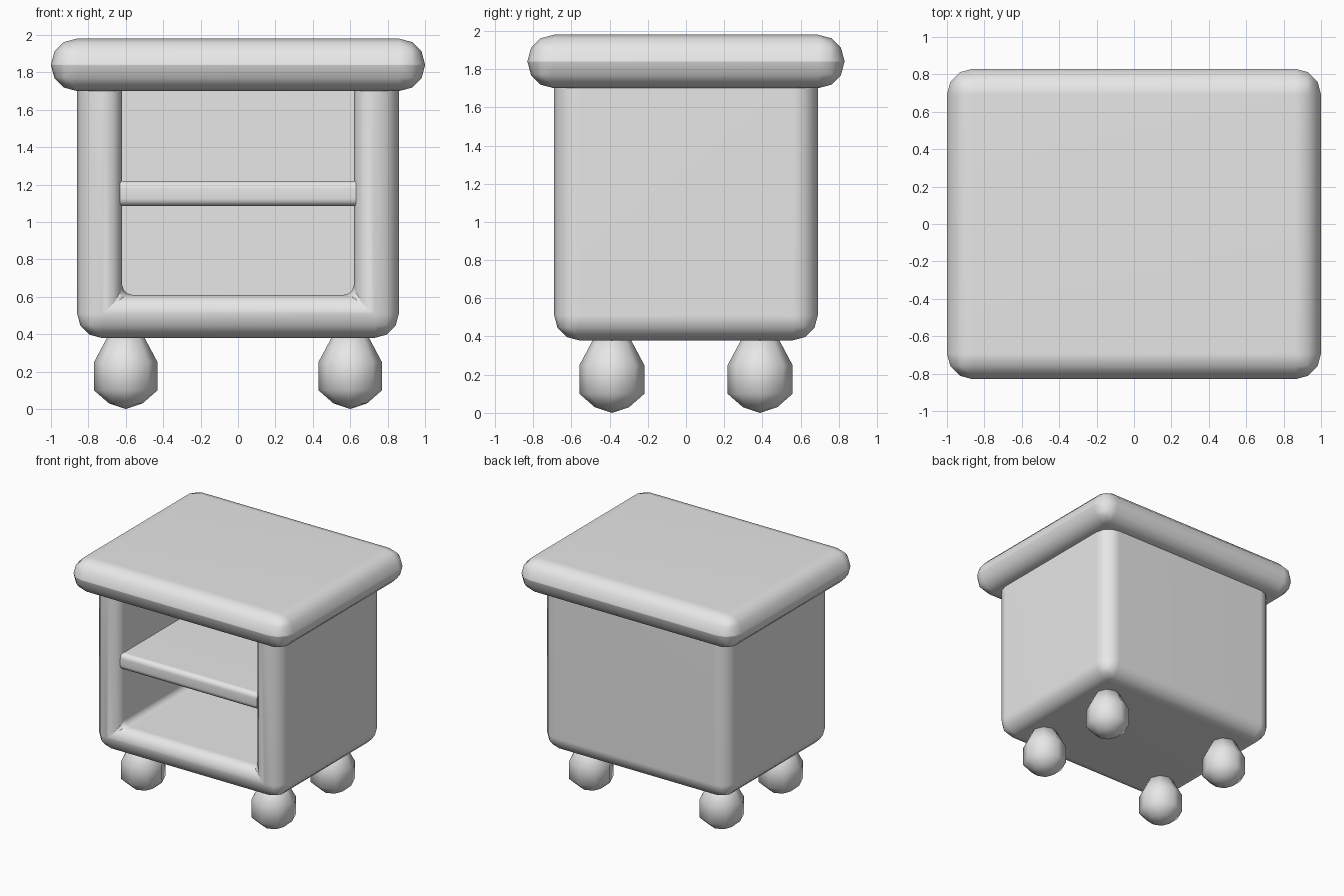
import bpy, bmesh, math

if "Cube" in bpy.data.objects:
    bpy.data.objects.remove(bpy.data.objects["Cube"], do_unlink=True)

grey = bpy.data.materials.new("plain_grey")
grey.use_nodes = True
grey.diffuse_color = (0.8, 0.8, 0.8, 1)
grey.node_tree.nodes["Principled BSDF"].inputs["Base Color"].default_value = (0.8, 0.8, 0.8, 1)


def finish(name, bm, bevel=0, angle=50):
    """Turn a bmesh into a smooth shaded object, bevelled by its edge weights."""
    bmesh.ops.recalc_face_normals(bm, faces=bm.faces)
    mesh = bpy.data.meshes.new(name)
    bm.to_mesh(mesh)
    bm.free()
    ob = bpy.data.objects.new(name, mesh)
    bpy.context.collection.objects.link(ob)
    mesh.materials.append(grey)
    bpy.ops.object.select_all(action='DESELECT')
    ob.select_set(True)
    bpy.context.view_layer.objects.active = ob
    if bevel:
        mod = ob.modifiers.new("rounding", 'BEVEL')
        mod.limit_method = 'WEIGHT'
        mod.width = bevel
        mod.segments = 3
        mod.use_clamp_overlap = False
        bpy.ops.object.modifier_apply(modifier=mod.name)
    bpy.ops.object.shade_smooth_by_angle(angle=math.radians(angle))
    if bevel:
        mod = ob.modifiers.new("flat_faces", 'WEIGHTED_NORMAL')
        mod.keep_sharp = True
    return ob


def weigh(bm, rule):
    """Store a bevel weight on each edge, from its midpoint and direction."""
    layer = bm.edges.layers.float.new("bevel_weight_edge")
    for e in bm.edges:
        a, b = (v.co for v in e.verts)
        e[layer] = rule((a + b) / 2, b - a)


def box(name, low, high, bevel, rule):
    bm = bmesh.new()
    bmesh.ops.create_cube(bm, size=1)
    for v in bm.verts:
        for i in range(3):
            v.co[i] = high[i] if v.co[i] > 0 else low[i]
    weigh(bm, rule)
    return finish(name, bm, bevel)


# Cabinet body: a thick shell, open at the front and closed above by the top
X, Y, BOTTOM, RIM = 0.86, 0.69, 0.38, 1.72
INNER_X, INNER_BACK, FLOOR = 0.62, 0.45, 0.61
bm = bmesh.new()


def pair(x, y, z):
    return [bm.verts.new((s * x, y, z)) for s in (-1, 1)]


front_low, front_top = pair(X, -Y, BOTTOM), pair(X, -Y, RIM)
back_low, back_top = pair(X, Y, BOTTOM), pair(X, Y, RIM)
mouth_low, mouth_top = pair(INNER_X, -Y, FLOOR), pair(INNER_X, -Y, RIM)
inner_low, inner_top = pair(INNER_X, INNER_BACK, FLOOR), pair(INNER_X, INNER_BACK, RIM)


def quad(a, b):
    bm.faces.new((a[0], a[1], b[1], b[0]))


quad(front_low, back_low)
quad(back_low, back_top)
quad(mouth_low, inner_low)
quad(inner_low, inner_top)
for s in (0, 1):
    bm.faces.new((front_low[s], back_low[s], back_top[s], front_top[s]))
    bm.faces.new((mouth_low[s], inner_low[s], inner_top[s], mouth_top[s]))
for outer, inner in ((front_low, mouth_low), (back_top, inner_top)):
    bm.faces.new((front_top[0], outer[0], outer[1], front_top[1],
                  mouth_top[1], inner[1], inner[0], mouth_top[0]))


def body_rule(mid, along):
    if mid.z > RIM - 0.01:
        return 0
    if abs(mid.x) > X - 0.01 or mid.z < BOTTOM + 0.01:
        return 1                                  # outer edges
    if mid.y < -Y + 0.01:
        return 0.68                               # rim of the opening
    return 0.42 if abs(along.y) > 0.1 else 0      # lower inner corners


weigh(bm, body_rule)
finish("cabinet_body", bm, 0.13)

# Overhanging rounded top
box("table_top", (-1, -0.83, 1.70), (1, 0.83, 1.98), 0.138, lambda mid, along: 1)

# Shelf with a rounded front edge
box("shelf", (-0.63, -0.65, 1.085), (0.63, 0.47, 1.22), 0.04,
    lambda mid, along: 1 if mid.y < -0.6 and abs(along.x) > 0.1 else 0)

# Four bulb feet, turned from one profile
profile = [(0.09, 0.03), (0.17, 0.10), (0.17, 0.25), (0.09, 0.40)]
SIDES = 8
for side, sx in (("left", 1), ("right", -1)):
    for end, sy in (("front", -1), ("back", 1)):
        bm = bmesh.new()
        rings = []
        for r, z in profile:
            angles = [math.tau * i / SIDES for i in range(SIDES)]
            rings.append([bm.verts.new((r * math.cos(a), r * math.sin(a), z)) for a in angles])
        tip = bm.verts.new((0, 0, 0))
        for i in range(SIDES):
            j = (i + 1) % SIDES
            bm.faces.new((tip, rings[0][j], rings[0][i]))
            for low, high in zip(rings, rings[1:]):
                bm.faces.new((low[i], low[j], high[j], high[i]))
        bm.faces.new(rings[-1])
        foot = finish(f"{end}_{side}_foot", bm, angle=65)
        foot.location = (sx * 0.6, sy * 0.388, 0)
